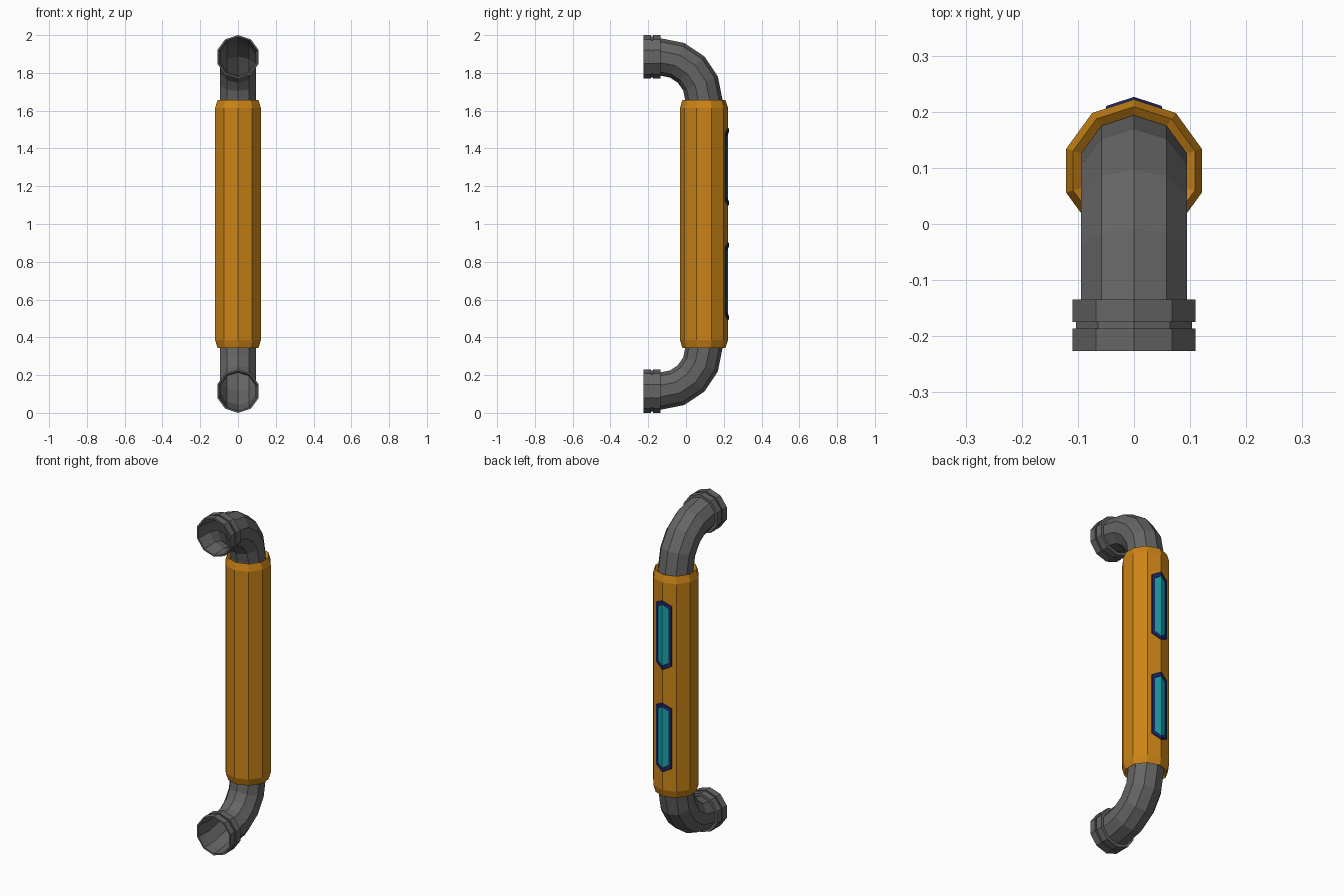
import bpy, bmesh
from math import sin, cos, pi, radians
from mathutils import Vector

if "Cube" in bpy.data.objects:
    bpy.data.objects.remove(bpy.data.objects["Cube"])

SIDES = 10
MID = 1.0            # mirror plane height
YC = 0.095           # axis of the vertical bar
R_PIPE, R_SLEEVE, R_FLANGE = 0.099, 0.127, 0.1155
Z_PIPE = 2.0 - R_FLANGE - MID   # height of flange axis above MID


def material(name, rgb):
    m = bpy.data.materials.new(name)
    m.diffuse_color = (*rgb, 1)
    m.use_nodes = True
    m.node_tree.nodes["Principled BSDF"].inputs["Base Color"].default_value = m.diffuse_color
    return m


GREY = material("dark_grey", (0.13, 0.13, 0.13))
ORANGE = material("orange", (0.60, 0.23, 0.008))
NAVY = material("navy", (0.015, 0.02, 0.13))
CYAN = material("cyan", (0.01, 0.36, 0.40))


def finish(name, bm, mat, mirror=True):
    me = bpy.data.meshes.new(name)
    bm.to_mesh(me)
    bm.free()
    me.materials.append(mat)
    ob = bpy.data.objects.new(name, me)
    ob.location.z = MID
    bpy.context.collection.objects.link(ob)
    if mirror:
        mod = ob.modifiers.new("mirror", 'MIRROR')
        mod.use_axis = (False, False, True)
        mod.use_mirror_merge = False
    return ob


def bridge(bm, a, b):
    n = len(a)
    for i in range(n):
        j = (i + 1) % n
        bm.faces.new((a[i], a[j], b[j], b[i]))


def loft(name, rings, mat, closed=False, mirror=True):
    """rings: (y, z, angle of ring's outward direction in the yz plane, radius)"""
    bm = bmesh.new()
    loops = []
    for y, z, ang, r in rings:
        v = Vector((0, cos(ang), sin(ang)))
        loops.append([bm.verts.new(Vector((0, y, z)) + r * (v * cos(t) + Vector((sin(t), 0, 0))))
                      for t in (2 * pi * k / SIDES for k in range(SIDES))])
    for a, b in zip(loops, loops[1:]):
        bridge(bm, a, b)
    if closed:
        bridge(bm, loops[-1], loops[0])
    return finish(name, bm, mat, mirror)


# pipe elbows: quarter bend from flange to sleeve
BEND = YC + 0.135
path = []
for k in range(5):
    a = radians(90 - 22.5 * k)
    path.append((-0.135 + BEND * cos(a), Z_PIPE - BEND + BEND * sin(a), a, R_PIPE))
path.append((YC, 0.60, 0, R_PIPE))
loft("pipe_elbows", path, GREY)

# grooved end flanges, hollow
profile = [(-.226, R_FLANGE), (-.186, R_FLANGE), (-.186, .109), (-.175, .109),
           (-.175, R_FLANGE), (-.135, R_FLANGE), (-.135, .098), (-.175, .104), (-.226, .106)]
loft("end_flanges", [(y, Z_PIPE, pi / 2, r) for y, r in profile], GREY, closed=True)

# sleeve with chamfered ends
half = [(0.645, R_PIPE), (0.657, 0.114), (0.615, R_SLEEVE)]
half += [(-z, r) for z, r in reversed(half)]
loft("sleeve", [(YC, z, 0, r) for z, r in half], ORANGE, mirror=False)

# light panels folded over the sleeve's rear ridge
RIDGE = YC + R_SLEEVE
SLOPE = (1 - cos(pi / 5)) / sin(pi / 5)
Z_PANEL = 0.303


def hexagon(bm, w, tip, shoulder, lift):
    pts = [(0, tip), (w, shoulder), (w, -shoulder), (0, -tip), (-w, -shoulder), (-w, shoulder)]
    return [bm.verts.new((x, RIDGE + lift - SLOPE * abs(x), Z_PANEL + z)) for x, z in pts]


bm = bmesh.new()
rings = [hexagon(bm, *p) for p in ((.052, .208, .180, -.003), (.049, .202, .176, .0045),
                                   (.036, .182, .161, .0045), (.034, .179, .159, -.001))]
for a, b in zip(rings, rings[1:]):
    bridge(bm, a, b)
finish("panel_frames", bm, NAVY)

bm = bmesh.new()
h = hexagon(bm, .036, .182, .161, .0015)
bm.faces.new((h[0], h[1], h[2], h[3]))
bm.faces.new((h[0], h[3], h[4], h[5]))
finish("light_panels", bm, CYAN)
